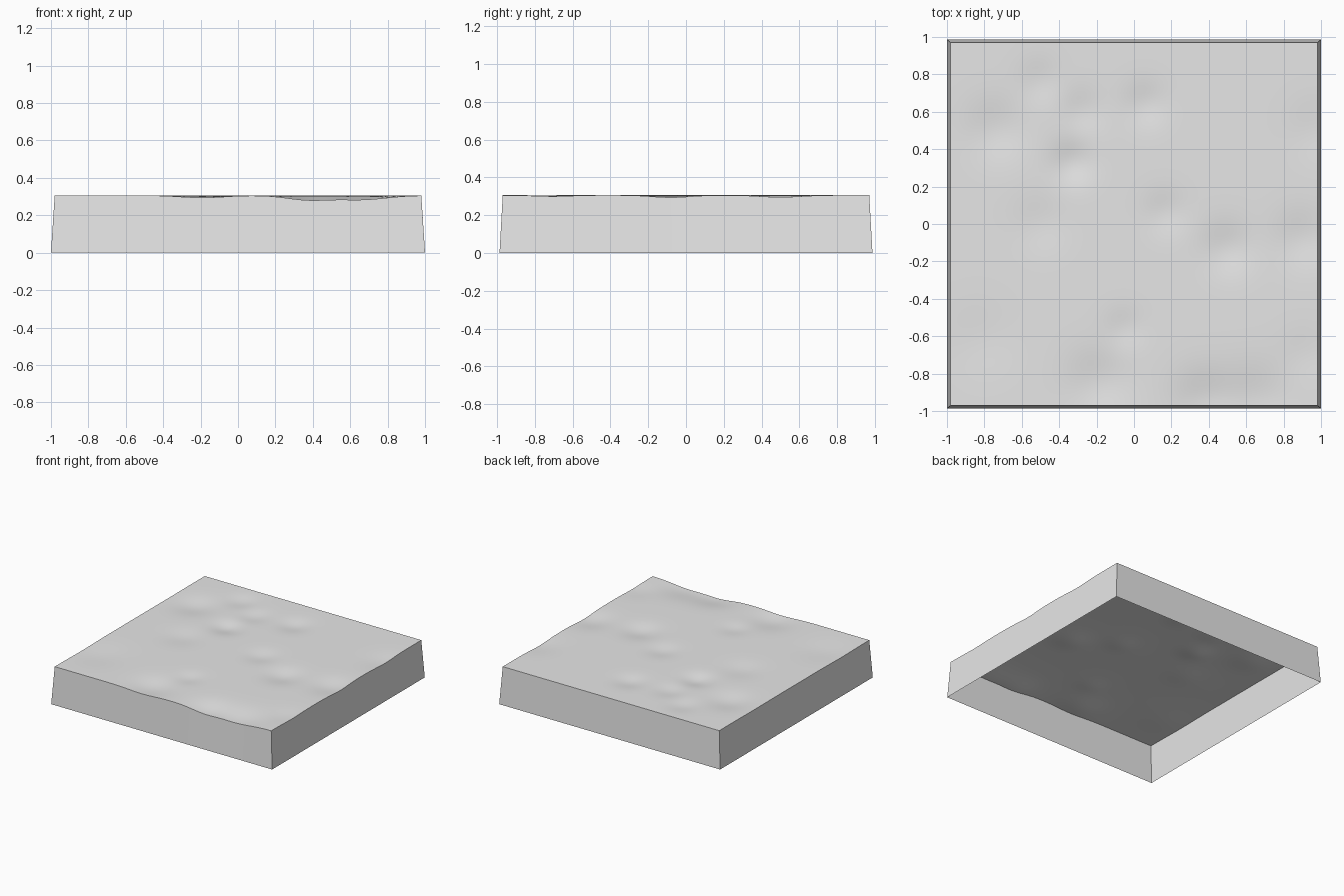
import bpy, bmesh
from math import exp

cube = bpy.data.objects.get("Cube")
if cube:
    bpy.data.objects.remove(cube, do_unlink=True)

stone = bpy.data.materials.new("light grey")
stone.use_nodes = True
grey = (0.8, 0.8, 0.8, 1)
stone.diffuse_color = grey
stone.node_tree.nodes["Principled BSDF"].inputs["Base Color"].default_value = grey

TOP_X, TOP_Y = 0.98, 0.97      # half size of the top surface
BASE_X, BASE_Y = 1.0, 0.987    # half size at the ground
N = 72

# Shallow hollows: x, y, depth, radius
hollows = [
    (-.74, .50, .017, .15), (-.33, .33, .020, .11), (-.50, .76, .011, .11),
    (-.28, .60, .012, .11), (.06, .64, .014, .11), (.17, .06, .012, .11),
    (-.50, .00, .010, .14), (.50, -.13, .018, .13), (.90, -.08, .016, .14),
    (-.05, -.56, .010, .10), (-.19, -.85, .020, .16), (.38, -.95, .024, .16),
    (.66, -.95, .022, .18), (-.82, -.62, .008, .18), (.98, .50, .010, .15),
    (.92, -.70, .007, .13)]


def height(x, y):
    z = 0.306
    for hx, hy, depth, r in hollows:
        z -= depth * exp(-((x - hx) ** 2 + (y - hy) ** 2) / (r * r))
    return z


def finish(name, bm):
    mesh = bpy.data.meshes.new(name)
    bm.to_mesh(mesh)
    bm.free()
    mesh.materials.append(stone)
    obj = bpy.data.objects.new(name, mesh)
    bpy.context.collection.objects.link(obj)
    return obj


# Rolling top surface
bm = bmesh.new()
bmesh.ops.create_grid(bm, x_segments=N, y_segments=N, size=1)
for v in bm.verts:
    v.co.x *= TOP_X
    v.co.y *= TOP_Y
    v.co.z = height(v.co.x, v.co.y)
for f in bm.faces:
    f.smooth = True
finish("ground_surface", bm)


# Flared walls hanging from the edge; the underside stays open
def wall(name, start, end, base_start, base_end):
    bm = bmesh.new()
    rows = []
    for i in range(N + 1):
        t = i / N
        x, y = (a + (b - a) * t for a, b in zip(start, end))
        bx, by = (a + (b - a) * t for a, b in zip(base_start, base_end))
        rows.append((bm.verts.new((bx, by, 0)), bm.verts.new((x, y, height(x, y)))))
    for (a, b), (c, d) in zip(rows, rows[1:]):
        bm.faces.new((a, c, d, b))
    finish(name, bm)


for sign, first, second in ((1, "front_wall", "right_side_wall"),
                            (-1, "back_wall", "left_side_wall")):
    near, far = (-TOP_X * sign, -TOP_Y * sign), (TOP_X * sign, -TOP_Y * sign)
    wall(first, near, far,
         (-BASE_X * sign, -BASE_Y * sign), (TOP_X * sign, -BASE_Y * sign))
    wall(second, far, (TOP_X * sign, TOP_Y * sign),
         (BASE_X * sign, -TOP_Y * sign), (BASE_X * sign, BASE_Y * sign))

    # Narrow folded sliver closing the corner between the two walls
    bm = bmesh.new()
    tip = bm.verts.new((*far, height(*far)))
    feet = [bm.verts.new((x * sign, -y * sign, 0)) for x, y in
            ((TOP_X, BASE_Y), (BASE_X, BASE_Y), (BASE_X, TOP_Y))]
    for a, b in zip(feet, feet[1:]):
        bm.faces.new((a, b, tip))
    finish("corner_fold_" + ("front" if sign > 0 else "back"), bm)
